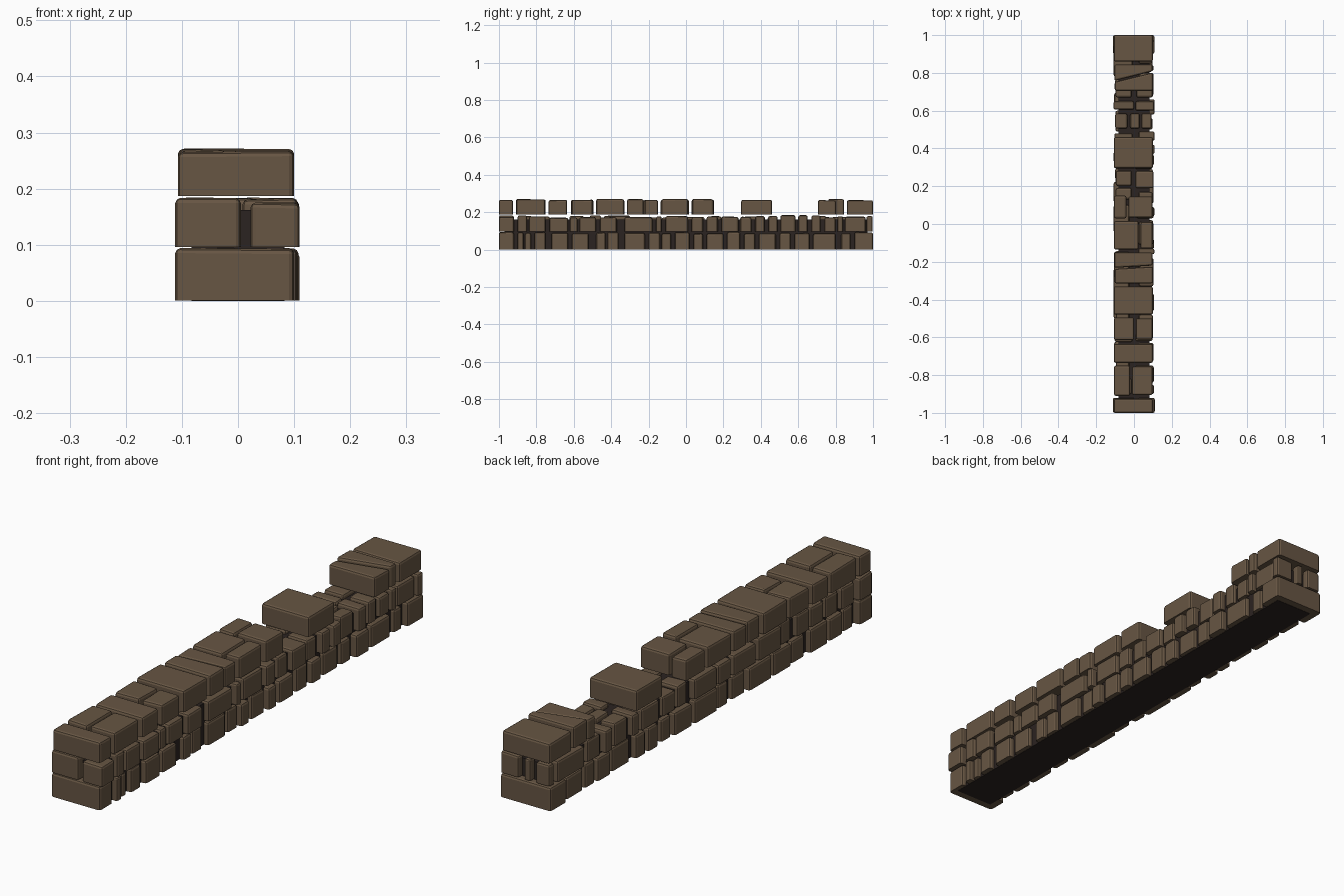
import bpy
import bmesh
import random

random.seed(11)
old = bpy.data.objects.get("Cube")
if old:
    bpy.data.objects.remove(old, do_unlink=True)


def make_material(name, color):
    mat = bpy.data.materials.new(name)
    mat.use_nodes = True
    mat.diffuse_color = color
    mat.node_tree.nodes["Principled BSDF"].inputs["Base Color"].default_value = color
    return mat


stone_mat = make_material("brown stone", (0.135, 0.092, 0.056, 1))
mortar_mat = make_material("dark mortar", (0.024, 0.017, 0.015, 1))


def finish(name, bm, mat):
    mesh = bpy.data.meshes.new(name)
    bm.to_mesh(mesh)
    bm.free()
    mesh.materials.append(mat)
    obj = bpy.data.objects.new(name, mesh)
    bpy.context.scene.collection.objects.link(obj)
    return obj


def add_stone(target, x, y, z, skew=(0, 0), wobble=0.004, bevel=0.009):
    """One block with a slightly uneven top, chamfered everywhere but underneath."""
    bm = bmesh.new()
    bmesh.ops.create_cube(bm, size=1)
    base = z[0] + 1e-5
    for v in bm.verts:
        i, j, k = (int(c > 0) for c in v.co)
        v.co = (x[i], y[j] + skew[j] * i, z[k])
        if k:
            v.co.z -= random.uniform(0, wobble)
    edges = [e for e in bm.edges if any(v.co.z > base for v in e.verts)]
    width = min(bevel, (x[1] - x[0]) * 0.25, (y[1] - y[0]) * 0.25)
    bmesh.ops.bevel(bm, geom=edges, offset=width, segments=2, profile=0.45,
                    affect='EDGES', clamp_overlap=True)
    temp = bpy.data.meshes.new("temp")
    bm.to_mesh(temp)
    bm.free()
    target.from_mesh(temp)
    bpy.data.meshes.remove(temp)


def random_run(start, end):
    """Uneven stone lengths filling one face of a course."""
    spans, y = [], start
    while y < end - 0.03:
        stop = y + random.choice((0.06, 0.08, 0.11, 0.14))
        if stop > end - 0.05:
            stop = end
        spans.append((y, stop))
        y = stop + random.choice((0.012, 0.015, 0.03))
    return spans


def add_face_row(bm, spans, side, bottom, top, drop):
    for y in spans:
        outer = random.uniform(0.096, 0.11)
        inner = random.choice((0.008, 0.012, 0.025))
        x = (inner, outer) if side > 0 else (-outer, -inner)
        add_stone(bm, x, y, (bottom, top - random.uniform(0, drop)))


def hundredths(pairs):
    return [(a / 100, b / 100) for a, b in pairs]


# Mortar core
core = bmesh.new()
bmesh.ops.create_cube(core, size=1)
for v in core.verts:
    v.co = (v.co.x * 0.165, v.co.y * 1.94, (v.co.z + 0.5) * 0.162)
finish("mortar_core", core, mortar_mat)

# Bottom course
low = 0.001
bottom_right = hundredths([
    (-90, -87), (-86, -83), (-81, -75), (-72, -63), (-61, -52), (-48, -43),
    (-42, -36), (-33, -22), (-20, -14), (-13, -8), (-6, 2), (4, 9), (11, 20),
    (22, 29), (31, 37), (39, 48), (50, 56), (58, 66), (68, 80), (83, 88)])
bm = bmesh.new()
add_stone(bm, (-0.112, 0.1), (-1, -0.92), (low, 0.096))
add_stone(bm, (-0.112, 0.108), (0.9, 1), (low, 0.094))
add_face_row(bm, bottom_right, 1, low, 0.095, 0.007)
add_face_row(bm, random_run(-0.9, 0.885), -1, low, 0.095, 0.007)
finish("bottom_course", bm, stone_mat)

# Middle course
mid = 0.096
middle_right = hundredths([
    (-90, -85), (-84, -75), (-73, -63), (-62, -58), (-57, -48), (-46, -37),
    (-33, -18), (-16, -13), (-11, 1), (3, 9), (11, 17), (19, 28), (29, 35),
    (37, 42), (44, 49), (60, 65), (67, 72), (74, 80), (81, 84), (85, 96)])
bm = bmesh.new()
add_face_row(bm, middle_right, 1, mid, 0.185, 0.012)
add_face_row(bm, random_run(-0.9, 0.48), -1, mid, 0.185, 0.012)
add_face_row(bm, random_run(0.67, 0.95), -1, mid, 0.185, 0.012)
# stones showing on the two ends
add_stone(bm, (-0.112, 0.005), (-1, -0.92), (mid, 0.184))
add_stone(bm, (0.022, 0.11), (-1, -0.92), (mid, 0.176))
for x in ((-0.105, -0.045), (-0.022, 0.004), (0.03, 0.108)):
    add_stone(bm, x, (0.965, 0.998), (mid, 0.18))
# small stones in the open stretch
for x in ((-0.1, -0.035), (-0.02, 0.03), (0.04, 0.093)):
    add_stone(bm, x, (0.505, 0.585), (mid, 0.185))
add_stone(bm, (-0.108, 0.0), (0.605, 0.65), (mid, 0.183))
finish("middle_course", bm, stone_mat)

# Top course: whole blocks, blocks split lengthways, blocks split crossways
high, crest = 0.187, 0.273
whole = [(-1, -0.925), (-0.735, -0.635), (-0.48, -0.33), (0.295, 0.46), (0.86, 1)]
lengthways = [(-0.91, -0.75, -0.015), (-0.615, -0.495, 0.005),
              (-0.135, 0.015, 0.03), (0.03, 0.15, -0.035)]
crossways = [(-0.315, -0.15, -0.235, 0.012), (0.705, 0.845, 0.755, 0.05)]
bm = bmesh.new()


def top_stone(x, y, skew=(0, 0)):
    add_stone(bm, x, y, (high, crest - random.uniform(0, 0.008)), skew)


for y in whole:
    top_stone((-0.107, 0.1), y)
for a, b, split in lengthways:
    top_stone((-0.106, split - 0.005), (a, b))
    top_stone((split + 0.005, 0.098), (a + 0.004, b - 0.004))
for a, b, split, slant in crossways:
    top_stone((-0.102, 0.1), (a, split - 0.003), (0, slant))
    top_stone((-0.104, 0.098), (split + 0.003, b), (slant, 0))
finish("top_course", bm, stone_mat)
